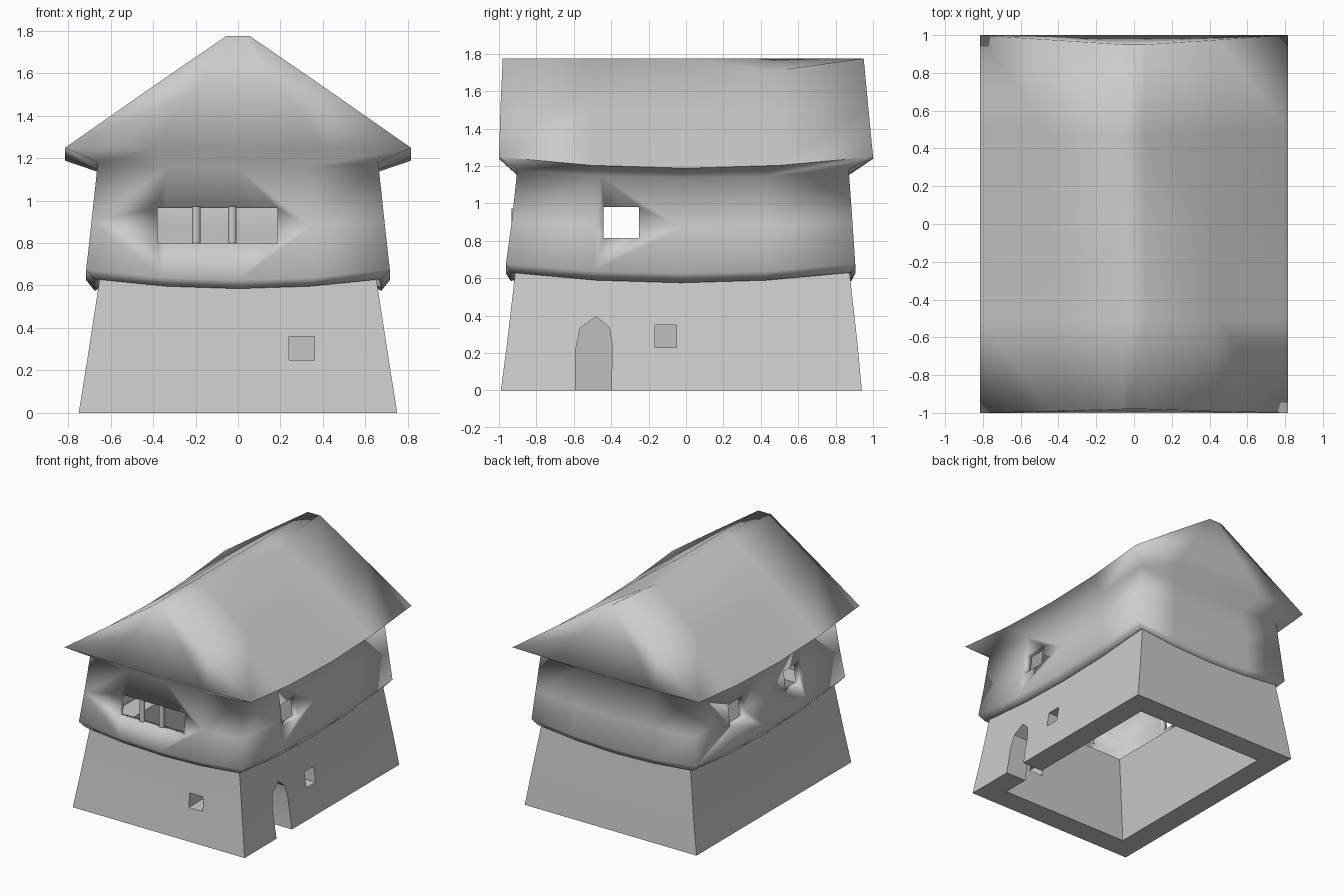
import bpy, bmesh, math

if "Cube" in bpy.data.objects:
    bpy.data.objects.remove(bpy.data.objects["Cube"])

N = 4  # segments per wall side


def ring(hx, y0, y1, z, sag=0.0, gable_sag=None, dip=0.0):
    """Rectangular loop whose sides sag in z; dip lowers part of the right side."""
    gable_sag = sag if gable_sag is None else gable_sag
    pts = []
    for side in range(4):
        for i in range(N):
            t = -1 + 2 * i / N
            k = 1 - t * t
            ym = (y0 + y1) / 2 + t * (y1 - y0) / 2
            if side == 0:
                p = (t * hx, y0, z - gable_sag * k)
            elif side == 1:
                p = (hx, ym, z - sag * k - dip * max(0, 1 - abs(ym - .45) / .45))
            elif side == 2:
                p = (-t * hx, y1, z - gable_sag * k)
            else:
                p = (-hx, y0 + y1 - ym, z - sag * k)
            pts.append(p)
    return pts


def make(name, bm):
    bmesh.ops.recalc_face_normals(bm, faces=bm.faces)
    me = bpy.data.meshes.new(name)
    bm.to_mesh(me)
    bm.free()
    ob = bpy.data.objects.new(name, me)
    bpy.context.collection.objects.link(ob)
    return ob


def loft(name, rings, closed):
    """Skin a stack of loops; closed joins last to first, otherwise both ends are capped."""
    bm = bmesh.new()
    vs = [[bm.verts.new(p) for p in r] for r in rings]
    n = 4 * N
    pairs = list(zip(vs, vs[1:])) + ([(vs[-1], vs[0])] if closed else [])
    for a, b in pairs:
        for i in range(n):
            j = (i + 1) % n
            bm.faces.new((a[i], a[j], b[j], b[i]))
    if not closed:
        # narrow ridge caps: strips from the right edge to the left edge
        for r in (vs[0], vs[-1]):
            bm.faces.new(r[0:N + 2] + [r[4 * N - 1]])
            for k in range(1, N - 1):
                bm.faces.new((r[N + k], r[N + k + 1], r[4 * N - k - 1], r[4 * N - k]))
            bm.faces.new(r[2 * N - 1:3 * N + 2])
    bmesh.ops.triangulate(bm, faces=[f for f in bm.faces if len(f.verts) > 4])
    return make(name, bm)


def prism_x(outline, x0, x1):
    """Extrude a (y, z) outline along x."""
    bm = bmesh.new()
    f = bm.faces.new([bm.verts.new((x0, y, z)) for y, z in outline])
    g = bmesh.ops.extrude_face_region(bm, geom=[f])["geom"]
    bmesh.ops.translate(bm, vec=(x1 - x0, 0, 0), verts=[v for v in g if isinstance(v, bmesh.types.BMVert)])
    return make("cutter", bm)


def box(x0, x1, y0, y1, z0, z1):
    return prism_x([(y0, z0), (y1, z0), (y1, z1), (y0, z1)], x0, x1)


def cut(ob, cutter):
    cutter.hide_render = True
    m = ob.modifiers.new("cut", "BOOLEAN")
    m.operation, m.solver, m.object = "DIFFERENCE", "EXACT", cutter
    bpy.context.view_layer.objects.active = ob
    bpy.ops.object.modifier_apply(modifier=m.name)
    bpy.data.objects.remove(cutter)


def smooth(ob, deg):
    bpy.ops.object.select_all(action="DESELECT")
    ob.select_set(True)
    bpy.context.view_layer.objects.active = ob
    bpy.ops.object.shade_smooth_by_angle(angle=math.radians(deg))


# Tapered stone base: hollow tube with thick walls
base = loft("stone_base", [
    ring(.75, -.99, .94, 0), ring(.71, -.957, .917, .25), ring(.65, -.912, .873, .64),
    ring(.48, -.74, .70, .64), ring(.57, -.81, .76, 0)], True)
cut(base, prism_x([(-.59, -.1), (-.40, -.1), (-.395, .25), (-.41, .335),
                   (-.48, .395), (-.565, .335), (-.59, .22)], .4, 1))   # door
cut(base, box(.4, 1, -.165, -.05, .23, .35))                            # side window
cut(base, box(.24, .36, -1.2, -.6, .25, .36))                           # front window
smooth(base, 25)

# Upper storey and sagging roof as one thin shell, inside to outside
upper = loft("upper_storey_and_roof", [
    ring(.03, -.92, .89, 1.71, 0, 0, .06),
    ring(.72, -.94, .94, 1.235, .06, .01),
    ring(.61, -.85, .82, 1.20, .045),
    ring(.64, -.882, .84, .90, .03),
    ring(.665, -.913, .855, .69, .05),
    ring(.64, -.90, .85, .64, .05),
    ring(.675, -.937, .885, .63, .055, .045),
    ring(.715, -.963, .905, .675, .05),
    ring(.69, -.932, .89, .90, .03),
    ring(.66, -.902, .87, 1.18, .045, .03),
    ring(.815, -1.0, 1.0, 1.248, .06, .01),
    ring(.44, -.992, .975, 1.51, .02, 0),
    ring(.055, -.98, .95, 1.775, 0, 0, .07)], False)
cut(upper, box(-.38, .185, -1.2, -.6, .80, .965))                       # front window
cut(upper, box(.4, 1, -.44, -.25, .815, .98))                           # right window
for y in (-.345, .35):                                                  # left windows
    cut(upper, box(-1, -.4, y - .095, y + .095, .815, .98))
smooth(upper, 100)

# Posts in the front window
for i, x in enumerate((-.197, -.027)):
    bpy.ops.mesh.primitive_cylinder_add(vertices=12, radius=.02, depth=.18, location=(x, -.912, .882))
    post = bpy.context.object
    post.name = f"window_post_{i + 1}"
    smooth(post, 40)
